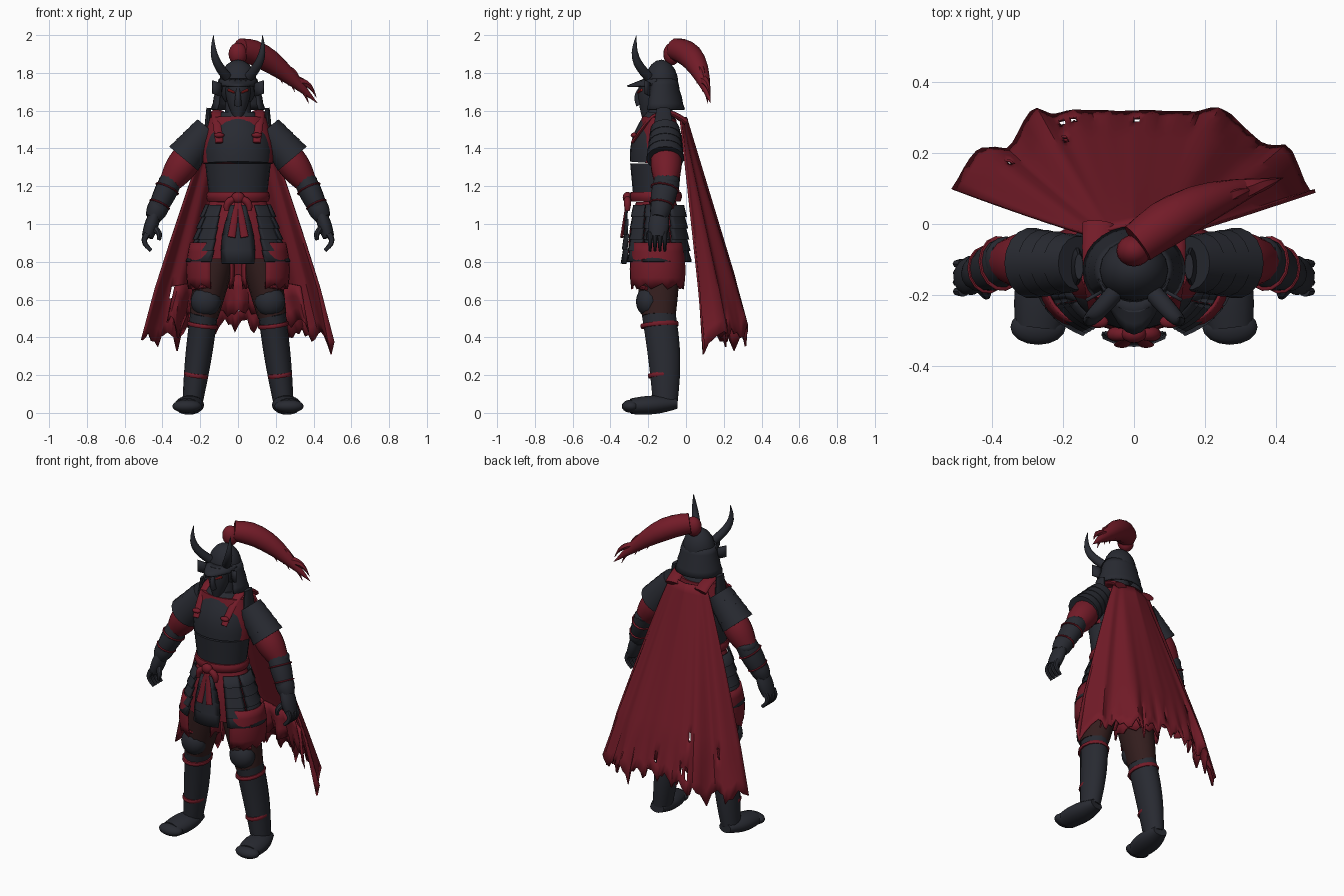
import bpy, bmesh, random
from math import sin, cos, pi, radians
from mathutils import Vector

random.seed(4)
if "Cube" in bpy.data.objects:
    bpy.data.objects.remove(bpy.data.objects["Cube"], do_unlink=True)


def material(name, *colour):
    mat = bpy.data.materials.new(name)
    mat.use_nodes = True
    mat.diffuse_color = (*colour, 1)
    shader = mat.node_tree.nodes["Principled BSDF"]
    shader.inputs["Base Color"].default_value = (*colour, 1)
    shader.inputs["Roughness"].default_value = .7
    return mat


BLACK = material("black armour", .021, .023, .031)
RED = material("crimson cloth", .17, .011, .021)
BROWN = material("dark brown cloth", .034, .013, .013)
GLOW = material("eye red", .4, .02, .02)


def point(*xyz):
    return Vector(xyz)


def mix(start, end, t):
    return start + (end - start) * t


def smooth_step(t):
    t = max(0, min(1, t))
    return t * t * (3 - 2 * t)


def finish(name, bm, mat):
    bmesh.ops.recalc_face_normals(bm, faces=bm.faces)
    mesh = bpy.data.meshes.new(name)
    bm.to_mesh(mesh)
    bm.free()
    mesh.materials.append(mat)
    mesh.shade_smooth()
    mesh.set_sharp_from_angle(angle=radians(40))
    ob = bpy.data.objects.new(name, mesh)
    bpy.context.collection.objects.link(ob)
    return ob


def limb(name, start, end, r_start, r_end, mat, side=1, bulge=0, bend=point(0, 0, 0), depth=1, sides=14):
    """Closed oval tube that may swell and bow halfway; depth scales its thickness."""
    bm = bmesh.new()
    flip = point(side, 1, 1)
    steps = 8
    path = [(mix(start, end, i / steps) + bend * sin(pi * i / steps)) * flip for i in range(steps + 1)]
    rings = []
    for i, centre in enumerate(path):
        along = (path[min(i + 1, steps)] - path[max(i - 1, 0)]).normalized()
        across = (point(1, 0, 0) - along * along.x).normalized()
        deep = along.cross(across) * depth
        radius = mix(r_start, r_end, i / steps) + bulge * sin(pi * i / steps)
        angles = [2 * pi * k / sides for k in range(sides)]
        rings.append([bm.verts.new(centre + (across * cos(a) + deep * sin(a)) * radius) for a in angles])
    for low, high in zip(rings, rings[1:]):
        for k in range(sides):
            bm.faces.new((low[k - 1], low[k], high[k], high[k - 1]))
    bm.faces.new(rings[0])
    bm.faces.new(rings[-1])
    return finish(name, bm, mat)


def band(name, start, end, t, radius, side, depth=1.15):
    limb(name, mix(start, end, t - .02), mix(start, end, t + .02), radius, radius, RED, side, .003, depth=depth)


def sheet(name, surface, columns, rows, mat, side=1, thick=.01, holes=()):
    """Thickened grid from surface(u, row), with u running 0 to 1."""
    bm = bmesh.new()
    flip = point(side, 1, 1)
    grid = [[bm.verts.new(point(*surface(i / columns, j)) * flip) for i in range(columns + 1)]
            for j in range(rows + 1)]
    for j in range(rows):
        for i in range(columns):
            if (i, j) not in holes:
                bm.faces.new((grid[j][i], grid[j][i + 1], grid[j + 1][i + 1], grid[j + 1][i]))
    solid = finish(name, bm, mat).modifiers.new("thickness", "SOLIDIFY")
    solid.thickness, solid.offset = thick, 0


def ball(name, centre, size, mat, side=1):
    bm = bmesh.new()
    bmesh.ops.create_uvsphere(bm, u_segments=16, v_segments=10, radius=1)
    for vert in bm.verts:
        vert.co = (vert.co * size + centre) * point(side, 1, 1)
    finish(name, bm, mat)


# Joints of the left side, mirrored for the right
SHOULDER, SLEEVE_END = point(.155, -.11, 1.505), point(.285, -.11, 1.35)
ELBOW, WRIST, KNUCKLE = point(.35, -.1, 1.24), point(.44, -.14, 1.05), point(.48, -.15, .93)
HIP, KNEE, ANKLE = point(.1, -.15, .9), point(.17, -.15, .6), point(.24, -.11, .06)
HEEL, TOE = point(.24, -.05, .05), point(.27, -.29, .035)
WAIST, CHEST, COLLAR = point(0, -.16, 1.12), point(0, -.16, 1.32), point(0, -.14, 1.59)
CHIN, FOREHEAD, HEAD = point(0, -.21, 1.565), point(0, -.18, 1.75), point(0, -.13, 1.74)
KNOT = point(0, -.31, 1.14)

# Torso, neck and belt
limb("abdomen_plate", WAIST, CHEST, .15, .174, BLACK, depth=.78, sides=24)
limb("chest_plate", CHEST, COLLAR, .177, .09, BLACK, bulge=.035, depth=.78, sides=24)
limb("undershirt", CHEST, mix(CHEST, COLLAR, .9), .185, .15, RED, bulge=.015, depth=.6, sides=24)
limb("neck", COLLAR, HEAD, .07, .06, BLACK)
limb("belt", WAIST, mix(WAIST, CHEST, .25), .16, .162, RED, bulge=.008, depth=.82, sides=24)
ball("sash_knot", KNOT, point(.035, .025, .03), RED)


# Skirt of stepped lamellar rows over red cloth
def skirt_panel(first, last):
    def surface(u, row):
        angle = radians(mix(first, last, u))
        drop = (row + 1) // 2 / 5
        step = .01 * (row % 2)
        return ((mix(.17, .265, drop) + step) * sin(angle),
                -.155 - (mix(.14, .172, drop) + step) * cos(angle), mix(1.1, .8, drop))
    return surface


def front_plate(u, row):
    drop = (row + 1) // 2 / 4
    x = (2 * u - 1) * (.04 + .05 * sin(2 * drop))
    return x, 3 * x * x - .315 - .02 * drop - .006 * (row % 2), mix(1.1, .79, drop)


def trouser(u, row):
    angle = radians(mix(0, 300, u))
    swell = .105 + .02 * sin(row / 2)
    ragged = .015 * (round(24 * u) % 3 - 1) * (row == 5)
    return HIP.x + .045 + swell * sin(angle), HIP.y - (swell + .018) * cos(angle), HIP.z - .046 * row + ragged


limb("under_skirt", WAIST, point(0, -.15, .82), .15, .22, RED, bulge=.02, depth=.7, sides=24)
sheet("front_skirt_plate", front_plate, 6, 7, BLACK)


# Helmet
def neck_guard(u, row):
    angle = radians(mix(-128, 128, u))
    drop = row / 5
    flare = mix(.096, .137, drop) + .003 * (row % 2)
    return flare * sin(angle), HEAD.y + (flare - .02) * cos(angle), mix(1.77, 1.605, drop)


def brow(u, row):
    angle = radians(mix(-75, 75, u))
    reach = .03 * row * cos(angle) ** 2
    return .1 * sin(angle), HEAD.y - (.09 + reach) * cos(angle), 1.765 - .012 * row


def cheek_wing(u, row):
    return mix(.09, .135, u), mix(-.19, -.215, u), 1.745 - .035 * row + .015 * u


ball("helmet_bowl", HEAD, point(.1, .09, .13), BLACK)
sheet("neck_guard", neck_guard, 20, 5, BLACK)
sheet("helmet_brow", brow, 12, 3, BLACK)
limb("face_mask", CHIN, FOREHEAD, .025, .07, BLACK, bulge=.012)
limb("mask_nose", point(0, -.245, 1.63), point(0, -.24, 1.72), .02, .01, BLACK, bend=point(0, -.015, 0))

for label, s in (("left", 1), ("right", -1)):
    # Head ornaments
    limb("eye_" + label, point(.02, -.255, 1.696), point(.052, -.235, 1.71), .005, .007, GLOW, s, sides=8)
    sheet("cheek_wing_" + label, cheek_wing, 2, 2, BLACK, s)
    limb("horn_" + label, point(.06, -.2, 1.78), point(.13, -.262, 2), .026, .001, BLACK, s,
         bulge=.007, bend=point(.026, -.035, -.01))

    # Sash and skirt
    limb("sash_tail_" + label, KNOT, KNOT + point(.035, -.03, -.21), .012, .022, RED, s, depth=.4)
    limb("sash_loop_" + label, KNOT, KNOT + point(.06, 0, -.07), .012, .012, RED, s, .008, point(.02, 0, .01))
    for part, first, last in (("front", 31, 64), ("side", 66, 114), ("back", 118, 177)):
        sheet(f"skirt_{part}_panel_{label}", skirt_panel(first, last), 6, 9, BLACK, s)

    # Legs
    sheet("trouser_" + label, trouser, 24, 5, RED, s)
    limb("thigh_" + label, HIP, mix(KNEE, ANKLE, .16), .1, .076, BROWN, s, .006, depth=1.2)
    limb("greave_" + label, mix(KNEE, ANKLE, .14), ANKLE, .073, .054, BLACK, s, .006, point(0, .012, 0), 1.25)
    ball("knee_guard_" + label, KNEE + point(0, -.05, -.01), point(.08, .065, .08), BLACK, s)
    limb("knee_trim_" + label, KNEE + point(-.05, -.08, .08), KNEE + point(.07, -.06, .06), .012, .012, RED, s,
         bend=point(0, -.03, 0), sides=8)
    band("knee_tie_" + label, KNEE, ANKLE, .25, .08, s, 1.25)
    band("ankle_tie_" + label, KNEE, ANKLE, .74, .0615, s, 1.3)
    limb("foot_" + label, HEEL, TOE, .045, .065, BLACK, s, .022, depth=.65)
    ball("toe_cap_" + label, TOE, point(.078, .05, .035), BLACK, s)

    # Shoulder plates, each lapping the next
    for k in range(4):
        limb(f"shoulder_plate_{k + 1}_{label}", mix(SHOULDER, SLEEVE_END, k / 4),
             mix(SHOULDER, SLEEVE_END, (k + 1.1) / 4), .076 + .005 * k, .085 + .005 * k, BLACK, s, sides=18)
    limb("collar_guard_" + label, point(.16, -.12, 1.51), point(.155, -.12, 1.615), .018, .012, BLACK, s, depth=3)
    limb("shoulder_strap_" + label, point(.1, 0, 1.54), point(.1, -.285, 1.43), .045, .02, RED, s,
         bend=point(.01, 0, .1), depth=.4)
    ball("strap_tassel_" + label, point(.1, -.275, 1.47), point(.028, .018, .014), RED, s)

    # Arms and hands
    limb("sleeve_" + label, mix(SHOULDER, ELBOW, .4), mix(ELBOW, WRIST, .1), .07, .06, RED, s, .018)
    limb("forearm_" + label, ELBOW, WRIST, .058, .04, BLACK, s, .01, depth=1.15)
    ball("elbow_guard_" + label, ELBOW + point(.01, 0, -.01), point(.06, .065, .04), BLACK, s)
    band("elbow_tie_" + label, ELBOW, WRIST, .28, .066, s)
    band("wrist_tie_" + label, ELBOW, WRIST, .72, .057, s)
    limb("gauntlet_cuff_" + label, mix(ELBOW, WRIST, .75), mix(ELBOW, WRIST, 1.1), .056, .042, BLACK, s, .005)
    limb("palm_" + label, WRIST, KNUCKLE, .032, .03, BLACK, s, .006, depth=1.5)
    for k in range(4):
        base = KNUCKLE + point(0, .026 * k - .04, .02)
        limb(f"finger_{k + 1}_{label}", base, base + point(-.02, 0, -.09), .018, .01, BLACK, s,
             bend=point(.025, 0, 0), depth=.8, sides=8)
    limb("thumb_" + label, mix(WRIST, KNUCKLE, .5), point(.42, -.2, .915), .022, .01, BLACK, s,
         bend=point(-.02, -.02, 0), sides=8)

# Plume with loose locks
ROOT, TIP = point(.01, -.055, 1.925), point(.42, .13, 1.64)
ARCH = point(-.04, .01, .075)
ball("plume_root", point(0, -.075, 1.9), point(.05, .045, .06), RED)
limb("plume", ROOT, TIP, .06, .001, RED, bulge=.03, bend=ARCH, sides=12)
for k in range(6):
    t = .4 + .08 * k
    base = mix(ROOT, TIP, t) + ARCH * sin(pi * t)
    sway = point(0, 0, .03 if k % 2 else -.04)
    limb(f"plume_lock_{k + 1}", base + sway / 2, base + sway + point(.1, .03, -.1), .028, .001, RED,
         bend=point(.01, 0, .02), sides=6)

# Tattered cape
COLUMNS, ROWS = 60, 20
tears = [random.uniform(0, .03) + (.06, .03, 0, .03, .06, .12)[i % 6] * random.uniform(.5, 1)
         for i in range(COLUMNS + 1)]
worn = {(random.randrange(4, 56), random.randrange(15, 19)) for hole in range(5)}


def cape(u, row):
    drop = row / ROWS
    across = 2 * u - 1
    edge = abs(across)
    fold = edge * drop * drop * (.014 * sin(19 * across) + .01 * sin(31 * across))
    lean = .315 - .1 * smooth_step(5 * edge - 2.6) - .12 * smooth_step(6 * edge - 5)
    tear = max(0, 5 * drop - 4) * tears[round(u * COLUMNS)]
    return (across * mix(.125, .51, drop ** .92), lean * drop - .03 * edge * (1 - drop) + fold,
            1.565 - drop * (1.04 + .1 * edge) - tear)


def inner_hem(u, row):
    x, y, z = cape(mix(.12, .88, u), ROWS * .8 + row)
    return x, y - .012 - .01 * row * (1 + sin(40 * u)), z + .008 * row * sin(55 * u)


sheet("cape", cape, COLUMNS, ROWS, RED, holes=worn)
sheet("cape_inner_hem", inner_hem, 40, 3, RED)
